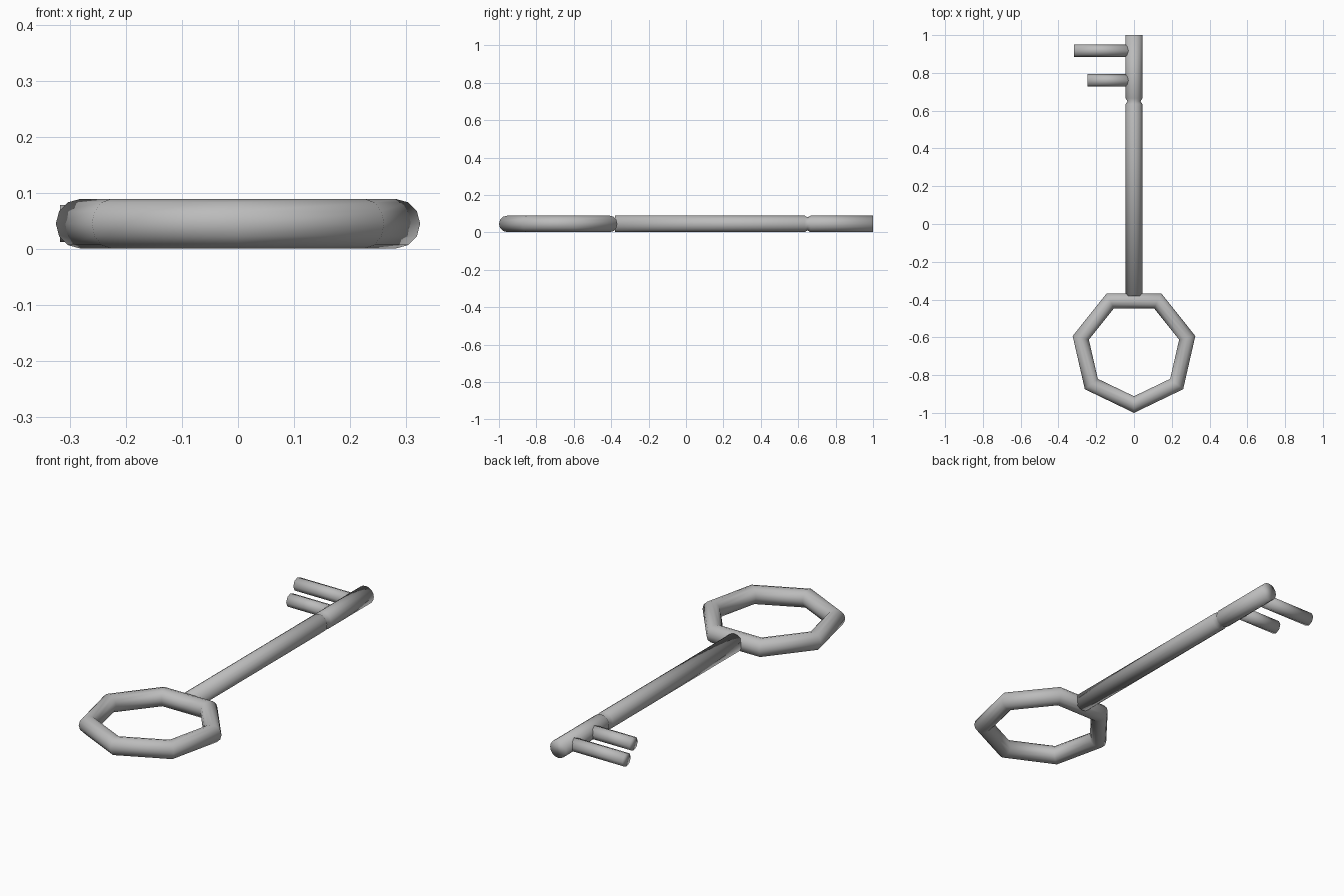
import bpy
from math import pi

if "Cube" in bpy.data.objects:
    bpy.data.objects.remove(bpy.data.objects["Cube"], do_unlink=True)

MID = 0.045      # height of the key's centre line
RADIUS = 0.044   # shaft radius

metal = bpy.data.materials.new("grey_metal")
metal.use_nodes = True
grey = (0.5, 0.5, 0.5, 1)
metal.diffuse_color = grey
metal.node_tree.nodes["Principled BSDF"].inputs["Base Color"].default_value = grey


def finish(obj, name):
    obj.name = name
    obj.data.materials.append(metal)
    for poly in obj.data.polygons:
        poly.use_smooth = True
    return obj


def lathe_y(name, profile, sides):
    """Closed solid of revolution along y from (radius, y) pairs."""
    import bmesh
    from math import cos, sin
    bm = bmesh.new()
    rings = []
    for r, y in profile:
        rings.append([bm.verts.new((r * cos(2 * pi * i / sides), y,
                                    MID + r * sin(2 * pi * i / sides)))
                      for i in range(sides)])
    for a, b in zip(rings, rings[1:]):
        for i in range(sides):
            j = (i + 1) % sides
            bm.faces.new((a[i], a[j], b[j], b[i]))
    bm.faces.new(rings[0])
    bm.faces.new(rings[-1])
    bmesh.ops.recalc_face_normals(bm, faces=bm.faces)
    mesh = bpy.data.meshes.new(name)
    bm.to_mesh(mesh)
    bm.free()
    obj = bpy.data.objects.new(name, mesh)
    bpy.context.collection.objects.link(obj)
    return finish(obj, name)


# Seven-sided handle ring with one corner pointing to the front
bpy.ops.mesh.primitive_torus_add(major_segments=7, minor_segments=12,
                                 major_radius=0.289, minor_radius=RADIUS,
                                 location=(0, -0.667, MID), rotation=(0, 0, -pi / 2))
finish(bpy.context.object, "handle_ring")

# Shaft with a shallow groove before the bit
lathe_y("shaft", [(RADIUS, -0.38), (RADIUS, 0.635), (0.035, 0.65),
                  (RADIUS, 0.665), (RADIUS, 1.0)], 16)

# Two teeth of different length, reaching to the right
for name, tip, y in (("long_tooth", -0.317, 0.918), ("short_tooth", -0.245, 0.76)):
    root = -0.03
    bpy.ops.mesh.primitive_cylinder_add(vertices=8, radius=0.033, depth=root - tip,
                                        location=((root + tip) / 2, y, MID),
                                        rotation=(0, pi / 2, 0))
    finish(bpy.context.object, name)
